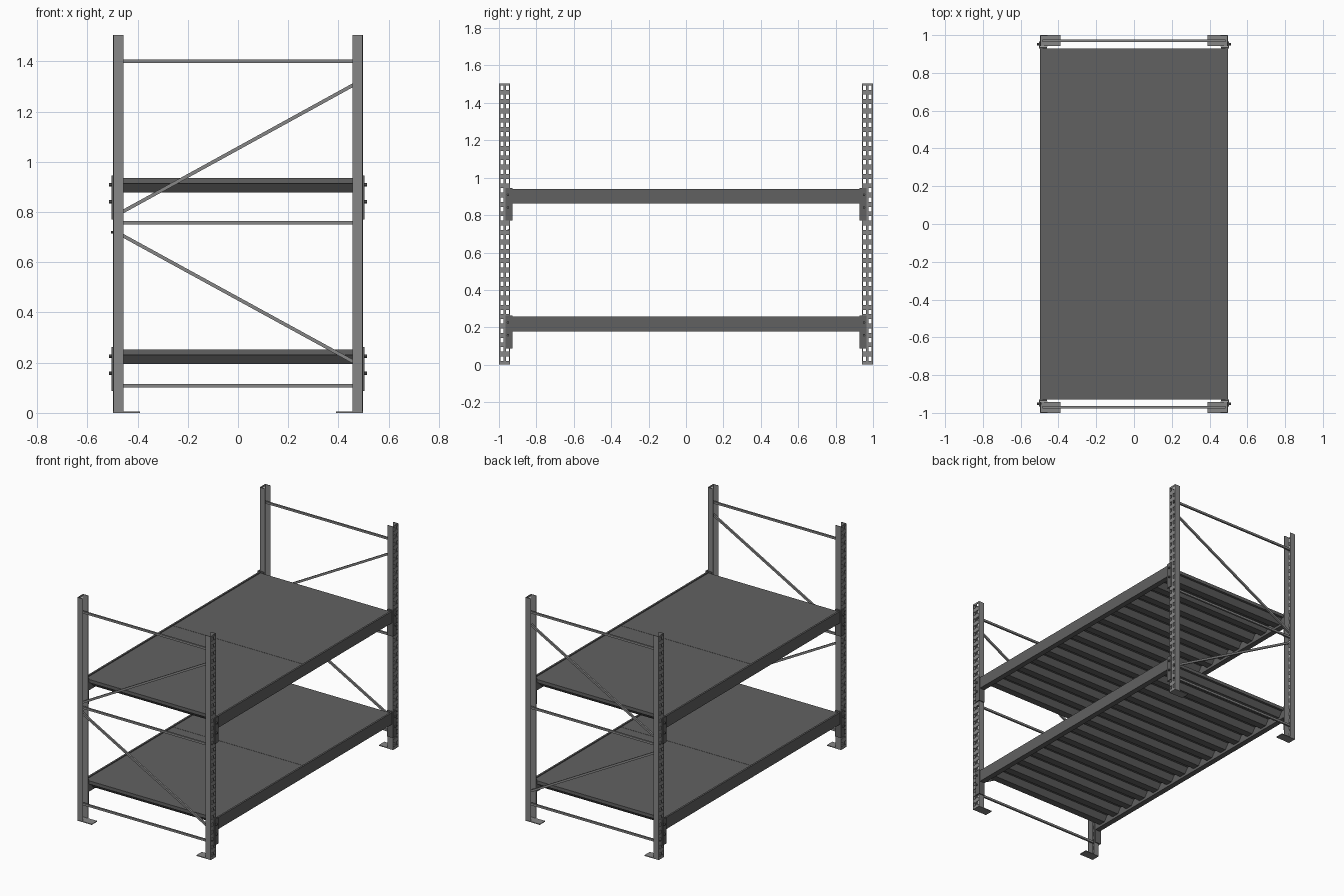
import bpy
import bmesh
from mathutils import Vector

cube = bpy.data.objects.get("Cube")
if cube:
    bpy.data.objects.remove(cube)


def make_material(name, value):
    mat = bpy.data.materials.new(name)
    mat.use_nodes = True
    colour = (value, value, value, 1)
    mat.diffuse_color = colour
    mat.node_tree.nodes["Principled BSDF"].inputs["Base Color"].default_value = colour
    return mat


STEEL = make_material("light grey steel", 0.24)
DARK = make_material("dark grey steel", 0.12)

HEIGHT = 1.505
END = 0.93            # end of beams and decks
SIDES = (-1, 1)


def finish(name, bm, mat):
    bmesh.ops.recalc_face_normals(bm, faces=bm.faces[:])
    mesh = bpy.data.meshes.new(name)
    bm.to_mesh(mesh)
    bm.free()
    mesh.materials.append(mat)
    obj = bpy.data.objects.new(name, mesh)
    bpy.context.collection.objects.link(obj)
    return obj


def box(name, low, high, mat):
    bm = bmesh.new()
    bmesh.ops.create_cube(bm, size=1)
    for v in bm.verts:
        v.co = [(a + b) / 2 + c * (b - a) for a, b, c in zip(low, high, v.co)]
    return finish(name, bm, mat)


def side_box(name, sx, sy, x, y, z, mat):
    xs, ys = sorted(sx * a for a in x), sorted(sy * a for a in y)
    return box(name, (xs[0], ys[0], z[0]), (xs[1], ys[1], z[1]), mat)


def extrude(name, points, step, mat):
    """Solid prism from a closed outline."""
    bm = bmesh.new()
    face = bm.faces.new([bm.verts.new(p) for p in points])
    new = bmesh.ops.extrude_face_region(bm, geom=[face])["geom"]
    bmesh.ops.translate(bm, vec=step, verts=[g for g in new if isinstance(g, bmesh.types.BMVert)])
    return finish(name, bm, mat)


def rod(name, start, end, radius, sides, mat):
    start, end = Vector(start), Vector(end)
    bm = bmesh.new()
    bmesh.ops.create_cone(bm, cap_ends=True, segments=sides, radius1=radius,
                          radius2=radius, depth=(end - start).length)
    turn = (end - start).to_track_quat('Z', 'Y').to_matrix()
    bmesh.ops.rotate(bm, matrix=turn, verts=bm.verts[:])
    bmesh.ops.translate(bm, vec=(start + end) / 2, verts=bm.verts[:])
    return finish(name, bm, mat)


def bar(name, start, end, y, mat):
    """Square brace lying in the plane of an end frame."""
    a, b = Vector((start[0], 0, start[1])), Vector((end[0], 0, end[1]))
    d = (b - a).normalized()
    n = Vector((-d.z, 0, d.x)) * 0.007
    base = Vector((0, y - 0.006, 0))
    return extrude(name, [p + base for p in (a - n, b - n, b + n, a + n)], (0, 0.012, 0), mat)


def upright(sx, sy):
    """Open channel with two columns of slots in its outer web."""
    path = [(0.457, 0.998), (0.495, 0.998), (0.495, 0.993), (0.495, 0.977),
            (0.495, 0.963), (0.495, 0.947), (0.495, 0.942), (0.457, 0.942)]
    levels = [0.0]
    for i in range(30):
        levels += [0.02 + i * 0.05, 0.044 + i * 0.05]
    levels.append(HEIGHT)
    bm = bmesh.new()
    rows = [[bm.verts.new((sx * x, sy * y, z)) for x, y in path] for z in levels]
    for r in range(len(rows) - 1):
        for c in range(len(path) - 1):
            if r % 2 == 1 and c in (2, 4):
                continue
            bm.faces.new((rows[r][c], rows[r][c + 1], rows[r + 1][c + 1], rows[r + 1][c]))
    obj = finish("upright", bm, STEEL)
    mod = obj.modifiers.new("sheet thickness", 'SOLIDIFY')
    mod.thickness = 0.004
    mod.offset = 0


# End frames: uprights, feet and bracing
for sy in SIDES:
    for sx in SIDES:
        upright(sx, sy)
        side_box("foot_plate", sx, sy, (0.39, 0.497), (0.942, 1.0), (0, 0.005), STEEL)
    y = sy * 0.97
    for z in (0.108, 0.757, 1.4):
        bar("horizontal_brace", (-0.485, z), (0.485, z), y, STEEL)
    bar("lower_diagonal_brace", (-0.475, 0.715), (0.475, 0.195), y, STEEL)
    bar("upper_diagonal_brace", (-0.475, 0.793), (0.475, 1.315), y, STEEL)
rod("locking_pin", (-0.49, -0.95, 0.72), (-0.506, -0.95, 0.72), 0.005, 8, DARK)


def deck_panel(y0, y1, top):
    """Flat board on top, ribbed sheet underneath."""
    ribs = 7
    pitch = (y1 - y0) / ribs
    under, low = top - 0.022, top - 0.058
    outline = [(y0, under)]
    for i in range(ribs):
        for t, z in ((0.12, under), (0.32, low), (0.68, low), (0.88, under)):
            outline.append((y0 + (i + t) * pitch, z))
    outline += [(y1, under), (y1, under + 0.003), (y0, under + 0.003)]
    extrude("deck_ribs", [(-0.459, y, z) for y, z in outline], (0.918, 0, 0), DARK)
    box("deck_board", (-0.484, y0, under + 0.003), (0.484, y1, top), DARK)


# Shelves: step beams, end connectors with bolts, decking
for top in (0.252, 0.935):
    for sx in SIDES:
        section = [(0.46, -0.074), (0.497, -0.074), (0.497, 0.005),
                   (0.485, 0.005), (0.485, -0.02), (0.46, -0.02)]
        extrude("side_beam", [(sx * x, -END, top + z) for x, z in section], (0, 2 * END, 0), DARK)
        for sy in SIDES:
            span = (top - 0.165, top + 0.01)
            side_box("connector_end", sx, sy, (0.46, 0.504), (END, 0.936), span, DARK)
            side_box("connector_plate", sx, sy, (0.498, 0.504), (0.928, 0.966), span, DARK)
            for z in (top - 0.027, top - 0.094):
                rod("connector_bolt", (sx * 0.5, sy * 0.952, z), (sx * 0.513, sy * 0.952, z),
                    0.007, 8, DARK)
    deck_panel(-END, -0.001, top)
    deck_panel(0.001, END, top)
